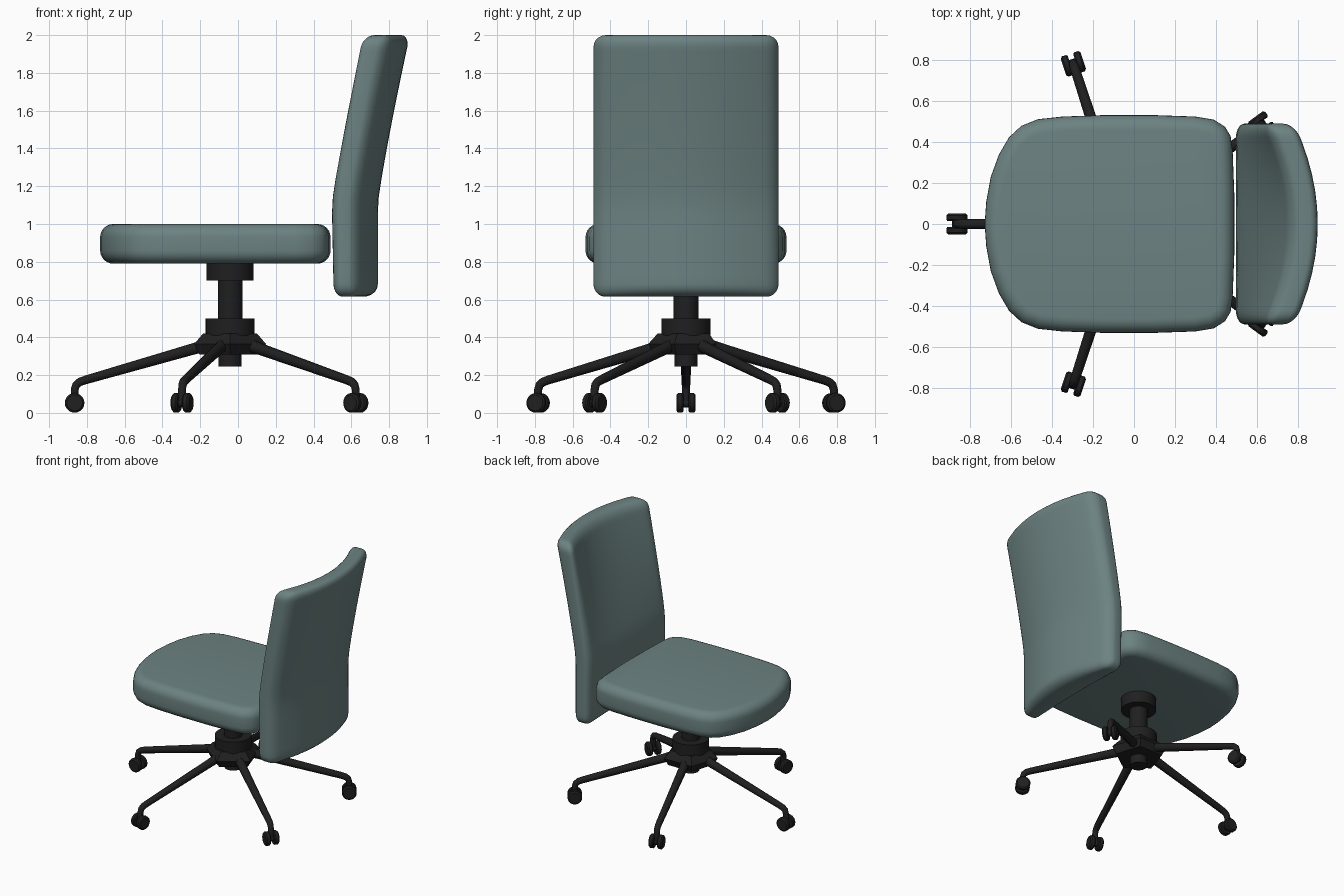
import bpy, bmesh
from math import pi, radians
from mathutils import Vector, Matrix

if "Cube" in bpy.data.objects:
    bpy.data.objects.remove(bpy.data.objects["Cube"])


def material(name, rgb):
    m = bpy.data.materials.new(name)
    m.use_nodes = True
    m.diffuse_color = (*rgb, 1)
    m.node_tree.nodes["Principled BSDF"].inputs["Base Color"].default_value = (*rgb, 1)
    return m


FABRIC = material("grey teal fabric", (0.15, 0.225, 0.222))
BLACK = material("black plastic", (0.014, 0.014, 0.014))
HUB_X = -0.042


def smooth(ob, angle=40):
    bpy.ops.object.select_all(action="DESELECT")
    ob.select_set(True)
    bpy.context.view_layer.objects.active = ob
    bpy.ops.object.shade_smooth_by_angle(angle=radians(angle))


def add(name, bm, mat, loc=(0, 0, 0), angle=40):
    bmesh.ops.recalc_face_normals(bm, faces=bm.faces)
    me = bpy.data.meshes.new(name)
    bm.to_mesh(me)
    bm.free()
    me.materials.append(mat)
    ob = bpy.data.objects.new(name, me)
    ob.location = loc
    bpy.context.collection.objects.link(ob)
    smooth(ob, angle)
    return ob


def frustum(bm, r1, r2, z1, z2, sides=32, turn=0):
    mat = Matrix.Translation((0, 0, (z1 + z2) / 2)) @ Matrix.Rotation(turn, 4, "Z")
    bmesh.ops.create_cone(bm, cap_ends=True, segments=sides, radius1=r1, radius2=r2,
                          depth=z2 - z1, matrix=mat)


# Seat cushion: half outline, mirrored, extruded and rounded
half = [(-0.73, 0), (-0.722, 0.11), (-0.70, 0.23), (-0.66, 0.34), (-0.61, 0.425),
        (-0.55, 0.48), (-0.47, 0.512), (-0.35, 0.525), (-0.15, 0.532), (0.1, 0.532),
        (0.3, 0.525), (0.39, 0.51), (0.445, 0.475), (0.472, 0.43), (0.482, 0.36), (0.49, 0.15)]
outline = half + [(x, -y) for x, y in reversed(half[1:])]
bm = bmesh.new()
base = bm.faces.new([bm.verts.new((x, y, 0.79)) for x, y in outline])
top = bmesh.ops.extrude_face_region(bm, geom=[base])["geom"]
bmesh.ops.translate(bm, vec=(0, 0, 0.21), verts=[g for g in top if isinstance(g, bmesh.types.BMVert)])
rims = [e for e in bm.edges if abs(e.verts[0].co.z - e.verts[1].co.z) < 0.01
        and len(e.link_faces) == 2]
bmesh.ops.bevel(bm, geom=rims, offset=0.07, segments=6, profile=0.5, affect="EDGES")
add("seat_cushion", bm, FABRIC, angle=50)

# Backrest: rounded block, sliced, then bent into a leaning shell
Z0, Z1, HALF_W, DEPTH = 0.615, 2.0, 0.49, 0.2
bm = bmesh.new()
bmesh.ops.create_cube(bm, size=1)
for v in bm.verts:
    v.co = Vector((v.co.x * DEPTH, v.co.y * HALF_W * 2, (Z0 + Z1) / 2 + v.co.z * (Z1 - Z0)))
bmesh.ops.bevel(bm, geom=bm.edges[:] + bm.verts[:], offset=0.065, segments=5,
                profile=0.5, affect="EDGES")


def slice_at(co, no):
    bmesh.ops.bisect_plane(bm, geom=bm.verts[:] + bm.edges[:] + bm.faces[:],
                           plane_co=co, plane_no=no)


for i in range(-5, 6):
    slice_at((0, i * 0.08, 0), (0, 1, 0))
for i in range(15):
    slice_at((0, 0, 0.72 + i * 0.085), (0, 0, 1))
for v in bm.verts:
    s = v.co.x / DEPTH + 0.5
    q = (v.co.y / HALF_W) ** 2
    z = v.co.z
    t = max(0, z - 1.1) / (Z1 - 1.1)
    lean = 0.17 * t ** 1.15
    low = 0.012 * max(0, 1.2 - z) / 0.6
    front = 0.495 + low + 0.85 * lean + 0.13 * t * (1 - q)
    back = 0.74 + lean - 0.115 * q
    v.co.x = front + (back - front) * s
add("backrest", bm, FABRIC, angle=60)

# Central column, collars and five-sided hub
bm = bmesh.new()
frustum(bm, 0.125, 0.125, 0.70, 0.80)
frustum(bm, 0.065, 0.065, 0.32, 0.74)
frustum(bm, 0.13, 0.13, 0.39, 0.50)
frustum(bm, 0.06, 0.06, 0.245, 0.35)
add("column", bm, BLACK, (HUB_X, 0, 0))
bm = bmesh.new()
frustum(bm, 0.20, 0.15, 0.365, 0.42, 5, pi)
frustum(bm, 0.17, 0.20, 0.31, 0.365, 5, pi)
add("base_hub", bm, BLACK, (HUB_X, 0, 0), 20)

# Leg: tapered tube that bends down into the caster stem
cu = bpy.data.curves.new("leg", "CURVE")
cu.dimensions = "3D"
cu.bevel_depth = 0.03
cu.bevel_resolution = 3
cu.use_fill_caps = True
path = [(0.08, 0.372, 1.2), (0.2, 0.337, 1.05), (0.76, 0.176, 0.8), (0.795, 0.164, 0.78),
        (0.815, 0.148, 0.75), (0.823, 0.122, 0.72), (0.823, 0.05, 0.7)]
sp = cu.splines.new("POLY")
sp.points.add(len(path) - 1)
for p, (r, z, w) in zip(sp.points, path):
    p.co = (r, 0, z, 1)
    p.radius = w
leg = bpy.data.objects.new("leg", cu)
bpy.context.collection.objects.link(leg)
bpy.ops.object.select_all(action="DESELECT")
leg.select_set(True)
bpy.context.view_layer.objects.active = leg
bpy.ops.object.convert(target="MESH")
leg = bpy.context.object
leg.data.materials.clear()
leg.data.materials.append(BLACK)
smooth(leg)

# Caster: two rounded wheels on a short axle
bm = bmesh.new()
for side in (-1, 1):
    ends = [0.052, 0.046]
    for a, b, r1, r2 in ((0.014, 0.021, 0.046, 0.052), (0.021, 0.042, 0.052, 0.052),
                         (0.042, 0.051, 0.052, 0.042)):
        mat = (Matrix.Translation((0.823, side * (a + b) / 2, 0.053))
               @ Matrix.Rotation(-side * pi / 2, 4, "X"))
        bmesh.ops.create_cone(bm, cap_ends=True, segments=20, radius1=r1, radius2=r2,
                              depth=b - a, matrix=mat)
bmesh.ops.create_cone(bm, cap_ends=True, segments=12, radius1=0.024, radius2=0.024, depth=0.05,
                      matrix=Matrix.Translation((0.823, 0, 0.053)) @ Matrix.Rotation(pi / 2, 4, "X"))
caster = add("caster", bm, BLACK)

# Five legs and casters around the hub
for part in (leg, caster):
    name = part.name
    for i in range(5):
        ob = part if i == 0 else part.copy()
        if i:
            bpy.context.collection.objects.link(ob)
        ob.name = f"{name}_{i + 1}"
        ob.location = (HUB_X, 0, 0)
        ob.rotation_euler = (0, 0, pi + i * 2 * pi / 5)
